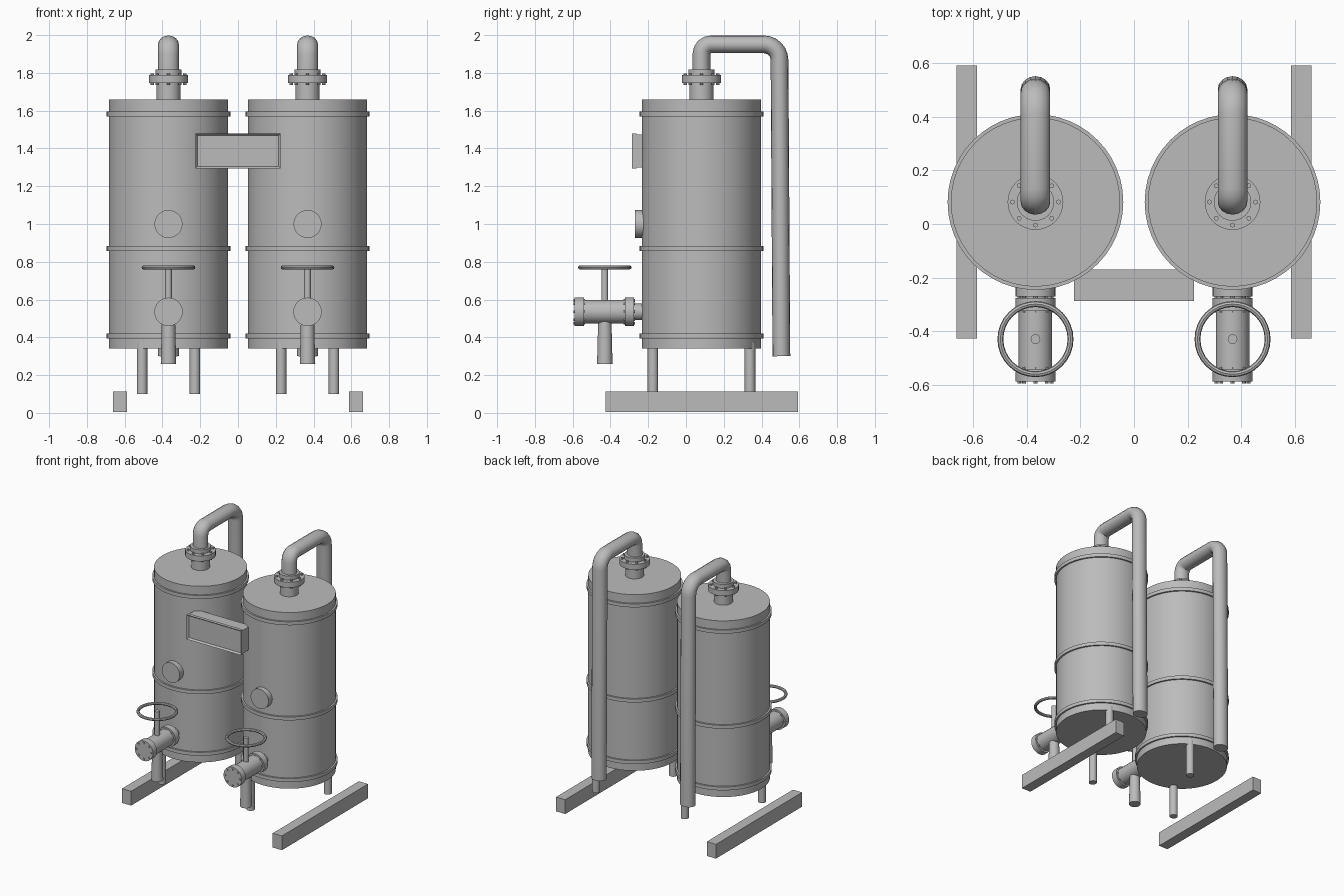
import bpy, bmesh, math
from mathutils import Vector, Matrix

if "Cube" in bpy.data.objects:
    bpy.data.objects.remove(bpy.data.objects["Cube"])

steel = bpy.data.materials.new("grey_steel")
steel.diffuse_color = (0.5, 0.5, 0.5, 1)
steel.use_nodes = True
steel.node_tree.nodes["Principled BSDF"].inputs["Base Color"].default_value = steel.diffuse_color


def finish(bm, name, smooth=True):
    bmesh.ops.recalc_face_normals(bm, faces=bm.faces)
    me = bpy.data.meshes.new(name)
    bm.to_mesh(me)
    bm.free()
    me.materials.append(steel)
    ob = bpy.data.objects.new(name, me)
    bpy.context.collection.objects.link(ob)
    if smooth:
        bpy.ops.object.select_all(action='DESELECT')
        ob.select_set(True)
        bpy.context.view_layer.objects.active = ob
        bpy.ops.object.shade_smooth_by_angle(angle=math.radians(35))
    return ob


def add_rod(bm, a, b, r, n=24, r2=None):
    """Capped cylinder from point a to point b."""
    a, b = Vector(a), Vector(b)
    d = b - a
    m = Matrix.Translation((a + b) / 2) @ d.to_track_quat('Z', 'Y').to_matrix().to_4x4()
    bmesh.ops.create_cone(bm, cap_ends=True, segments=n, radius1=r,
                          radius2=r if r2 is None else r2, depth=d.length, matrix=m)


def rod(name, a, b, r, n=24, r2=None):
    bm = bmesh.new()
    add_rod(bm, a, b, r, n, r2)
    return finish(bm, name)


def add_box(bm, lo, hi):
    lo, hi = Vector(lo), Vector(hi)
    m = Matrix.Translation((lo + hi) / 2) @ Matrix.Diagonal((*(hi - lo), 1))
    return bmesh.ops.create_cube(bm, size=1, matrix=m)["verts"]


def bolts(name, center, axis, ring, r, half):
    """Eight bolts around a flange."""
    bm = bmesh.new()
    c, ax = Vector(center), Vector(axis)
    side = Vector((1, 0, 0))
    up = ax.cross(side)
    for i in range(8):
        t = i * math.pi / 4
        p = c + (side * math.cos(t) + up * math.sin(t)) * ring
        add_rod(bm, p - ax * half, p + ax * half, r, 8)
    finish(bm, name)


def arc(cy, cz, r, a0, a1, n):
    return [(cy + r * math.cos(math.radians(a0 + (a1 - a0) * i / n)),
             cz + r * math.sin(math.radians(a0 + (a1 - a0) * i / n))) for i in range(n + 1)]


def pipe(name, x, path, rx, ry, n=16):
    """Oval tube swept along a path in the y-z plane."""
    bm = bmesh.new()
    rings = []
    for i, (y, z) in enumerate(path):
        p0, p1 = path[max(i - 1, 0)], path[min(i + 1, len(path) - 1)]
        t = Vector((0, p1[0] - p0[0], p1[1] - p0[1])).normalized()
        nrm = t.cross(Vector((1, 0, 0)))
        rings.append([bm.verts.new(Vector((x, y, z)) + Vector((rx * math.cos(a), 0, 0))
                                   + nrm * ry * math.sin(a))
                      for a in (2 * math.pi * k / n for k in range(n))])
    for r0, r1 in zip(rings, rings[1:]):
        for k in range(n):
            bm.faces.new((r0[k], r0[(k + 1) % n], r1[(k + 1) % n], r1[k]))
    bm.faces.new(rings[0])
    bm.faces.new(rings[-1])
    finish(bm, name)


def wheel(name, center, R, r, n=32, m=8):
    bm = bmesh.new()
    v = [[bm.verts.new(Vector(center) + Vector((
        (R + r * math.cos(b)) * math.cos(a), (R + r * math.cos(b)) * math.sin(a), r * math.sin(b))))
        for b in (2 * math.pi * j / m for j in range(m))]
        for a in (2 * math.pi * i / n for i in range(n))]
    for i in range(n):
        for j in range(m):
            bm.faces.new((v[i][j], v[(i + 1) % n][j], v[(i + 1) % n][(j + 1) % m], v[i][(j + 1) % m]))
    finish(bm, name)


TY, VY, VZ = 0.082, -0.43, 0.535   # tank centre y, valve stem y, valve axis z
for side, x in (("left", -0.368), ("right", 0.368)):
    # tank shell with three hoops
    rod(f"{side}_tank", (x, TY, 0.34), (x, TY, 1.66), 0.316, 48)
    for i, z in enumerate((0.408, 0.87, 1.583)):
        rod(f"{side}_hoop_{i}", (x, TY, z - 0.013), (x, TY, z + 0.013), 0.328, 48)
    # two diagonal legs
    for i, s in enumerate((-1, 1)):
        p = (x + s * 0.14, TY + s * 0.257)
        rod(f"{side}_leg_{i}", (*p, 0.1), (*p, 0.375), 0.028, 16)
    # top nozzle, flange and overflow pipe
    rod(f"{side}_nozzle", (x, TY, 1.65), (x, TY, 1.75), 0.064)
    rod(f"{side}_nozzle_flange", (x, TY, 1.747), (x, TY, 1.788), 0.104, 32)
    rod(f"{side}_nozzle_collar", (x, TY, 1.788), (x, TY, 1.818), 0.07)
    bolts(f"{side}_nozzle_bolts", (x, TY, 1.767), (0, 0, 1), 0.086, 0.009, 0.031)
    path = ([(TY, 1.79)] + arc(TY + 0.05, 1.901, 0.05, 180, 90, 4)
            + arc(0.412, 1.868, 0.083, 90, 0, 6) + [(0.505, 0.3)])
    pipe(f"{side}_overflow_pipe", x, path, 0.055, 0.047)
    # round sight port
    rod(f"{side}_sight_port", (x, -0.2, 1.0), (x, -0.27, 1.0), 0.074, 32)
    # valve: stub, body, end flanges with bolts
    rod(f"{side}_valve_stub", (x, -0.2, VZ), (x, -0.3, VZ), 0.043)
    rod(f"{side}_valve_body", (x, -0.3, VZ), (x, -0.56, VZ), 0.0625)
    for end, y in (("rear", -0.3), ("front", -0.565)):
        rod(f"{side}_valve_{end}_flange", (x, y - 0.024, VZ), (x, y + 0.024, VZ), 0.075, 32)
        bolts(f"{side}_valve_{end}_bolts", (x, y, VZ), (0, 1, 0), 0.06, 0.007, 0.031)
    # drain spout, stem and handwheel
    rod(f"{side}_drain", (x, VY, 0.26), (x, VY, VZ), 0.041, 24, 0.034)
    rod(f"{side}_valve_stem", (x, VY, VZ), (x, VY, 0.775), 0.018, 16)
    wheel(f"{side}_handwheel", (x, VY, 0.77), 0.131, 0.011)
    # ground skid beam
    sx = 0.625 if x > 0 else -0.625
    bm = bmesh.new()
    add_box(bm, (sx - 0.038, -0.427, 0.005), (sx + 0.038, 0.592, 0.112))
    finish(bm, f"{side}_skid", False)

# sign box bridging the tanks, with a raised frame around a recessed panel
bm = bmesh.new()
add_box(bm, (-0.225, -0.262, 1.3), (0.225, -0.17, 1.473))
finish(bm, "sign_box", False)
bm = bmesh.new()
add_box(bm, (-0.225, -0.287, 1.295), (0.225, -0.262, 1.478))
front = [f for f in bm.faces if f.calc_center_median().y < -0.28]
bmesh.ops.inset_region(bm, faces=front, thickness=0.014, depth=0)
bmesh.ops.translate(bm, verts=front[0].verts, vec=(0, 0.014, 0))
finish(bm, "sign_frame", False)
